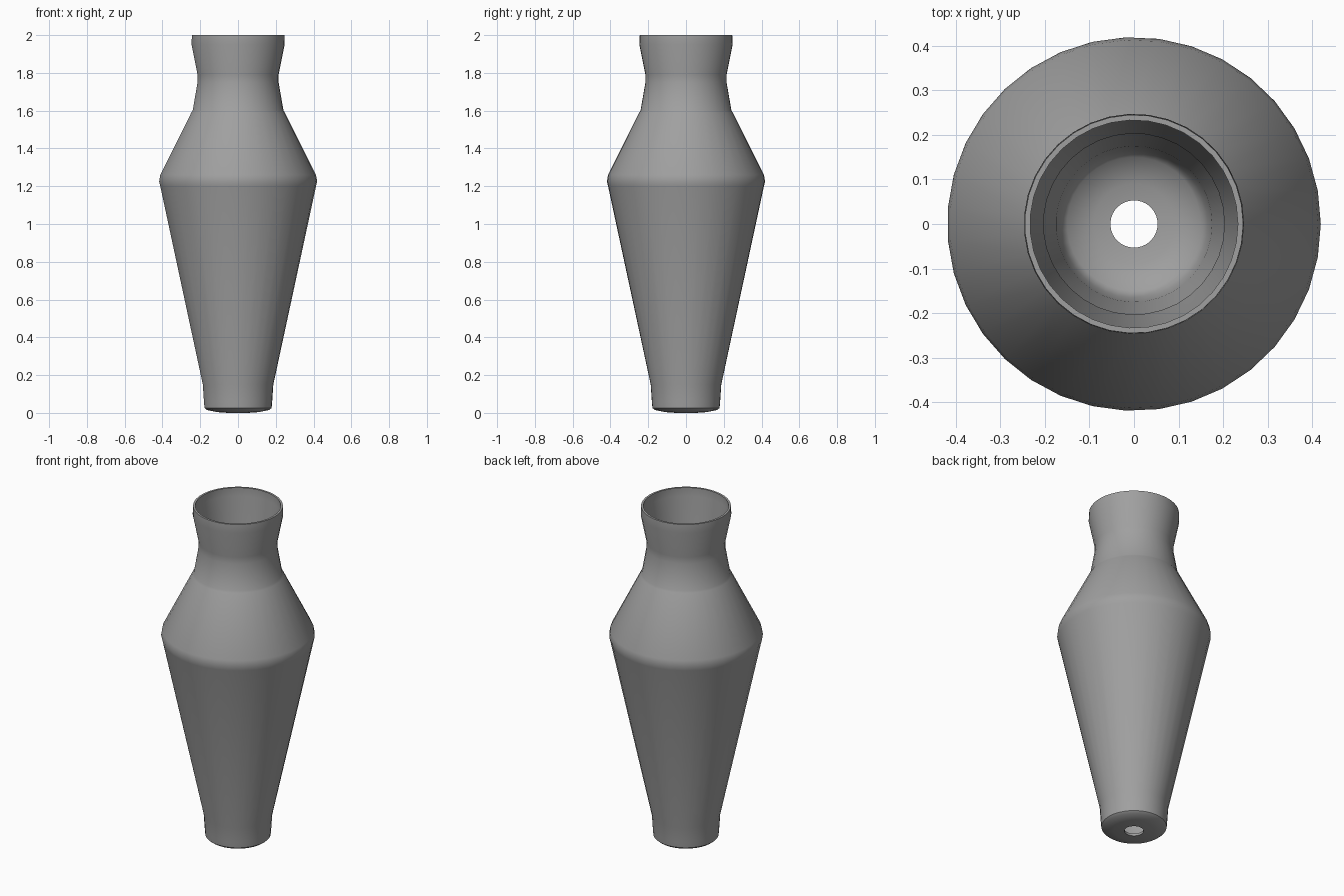
import bpy
import bmesh
import math
from mathutils import Matrix

SEGMENTS = 35

cube = bpy.data.objects.get("Cube")
if cube:
    bpy.data.objects.remove(cube, do_unlink=True)

# Single grey clay material
clay = bpy.data.materials.new("grey_clay")
clay.use_nodes = True
GREY = (0.35, 0.35, 0.35, 1.0)
clay.diffuse_color = GREY
clay.node_tree.nodes["Principled BSDF"].inputs["Base Color"].default_value = GREY

# Closed wall section as (radius, height): outside going up, then inside going down
outside = [(0.053, 0.0), (0.11, 0.004), (0.165, 0.015), (0.178, 0.026),
           (0.181, 0.06), (0.187, 0.15), (0.413, 1.2), (0.419, 1.225), (0.413, 1.26),
           (0.248, 1.59), (0.241, 1.6), (0.215, 1.75), (0.215, 1.79),
           (0.247, 1.95), (0.245, 2.0)]
inside = [(0.233, 2.0), (0.234, 1.95), (0.203, 1.79), (0.203, 1.75),
          (0.230, 1.595), (0.401, 1.255), (0.406, 1.225), (0.401, 1.205),
          (0.175, 0.15), (0.165, 0.06), (0.15, 0.037), (0.09, 0.018), (0.053, 0.014)]


def lathe(name, section, material):
    """Revolve a closed section about the z axis."""
    bm = bmesh.new()
    rings = []
    for i in range(SEGMENTS):
        turn = Matrix.Rotation(math.tau * i / SEGMENTS, 3, "Z")
        rings.append([bm.verts.new(turn @ bm.verts.new((r, 0, z)).co) for r, z in section])
    bmesh.ops.delete(bm, geom=[v for v in bm.verts if not any(v in ring for ring in rings)],
                     context="VERTS")
    for i, ring in enumerate(rings):
        following = rings[(i + 1) % SEGMENTS]
        for j in range(len(section)):
            k = (j + 1) % len(section)
            bm.faces.new((ring[j], following[j], following[k], ring[k]))
    bmesh.ops.recalc_face_normals(bm, faces=bm.faces)
    mesh = bpy.data.meshes.new(name)
    bm.to_mesh(mesh)
    bm.free()
    mesh.materials.append(material)
    obj = bpy.data.objects.new(name, mesh)
    bpy.context.collection.objects.link(obj)
    return obj


# Vase body with thin wall, open mouth and drain hole
vase = lathe("vase_body", outside + inside, clay)
bpy.ops.object.select_all(action="DESELECT")
vase.select_set(True)
bpy.context.view_layer.objects.active = vase
bpy.ops.object.shade_smooth_by_angle(angle=math.radians(40))
